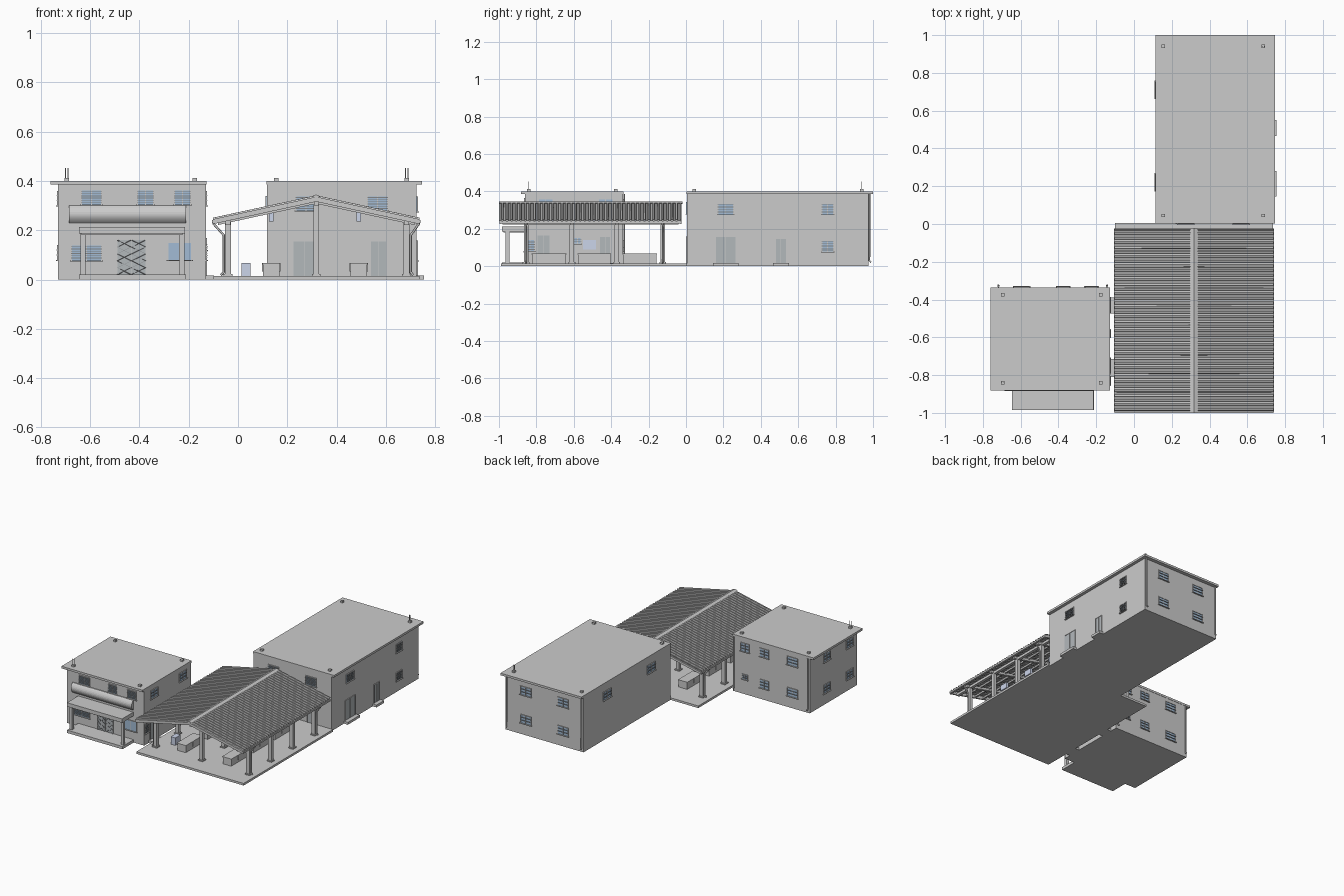
import bpy, bmesh
from mathutils import Vector

if "Cube" in bpy.data.objects:
    bpy.data.objects.remove(bpy.data.objects["Cube"])


def mat(name, rgb):
    m = bpy.data.materials.new(name)
    m.diffuse_color = (*rgb, 1)
    m.use_nodes = True
    m.node_tree.nodes["Principled BSDF"].inputs["Base Color"].default_value = m.diffuse_color
    return m


GLASS = mat("blue_glass", (0.36, 0.5, 0.66))
DARK = mat("dark_bars", (0.22, 0.23, 0.24))
DOOR = mat("door_grey", (0.45, 0.48, 0.5))
PALE = mat("pale_blue", (0.6, 0.66, 0.82))


def finish(name, bm, material=None):
    bmesh.ops.recalc_face_normals(bm, faces=bm.faces)
    me = bpy.data.meshes.new(name)
    bm.to_mesh(me)
    bm.free()
    ob = bpy.data.objects.new(name, me)
    bpy.context.collection.objects.link(ob)
    if material:
        me.materials.append(material)
    return ob


def boxes(name, items, material=None):
    """One object from boxes given as (x0, x1, y0, y1, z0, z1)."""
    bm = bmesh.new()
    for x0, x1, y0, y1, z0, z1 in items:
        vs = bmesh.ops.create_cube(bm, size=1)["verts"]
        for v in vs:
            v.co = Vector((x0 if v.co.x < 0 else x1, y0 if v.co.y < 0 else y1, z0 if v.co.z < 0 else z1))
    return finish(name, bm, material)


def prism(name, pts, axis, a, b, material=None):
    """Extrude a profile along x (points are y, z) or along y (points are x, z)."""
    bm = bmesh.new()
    f = bm.faces.new([bm.verts.new((a, p, q) if axis == "x" else (p, a, q)) for p, q in pts])
    new = bmesh.ops.extrude_face_region(bm, geom=[f])["geom"]
    move = Vector((b - a, 0, 0)) if axis == "x" else Vector((0, b - a, 0))
    bmesh.ops.translate(bm, vec=move, verts=[g for g in new if isinstance(g, bmesh.types.BMVert)])
    return finish(name, bm, material)


def tube(name, paths, r, material=None, res=1):
    cu = bpy.data.curves.new(name, "CURVE")
    cu.dimensions, cu.bevel_depth, cu.bevel_resolution, cu.use_fill_caps = "3D", r, res, True
    for path in paths:
        s = cu.splines.new("POLY")
        s.points.add(len(path) - 1)
        for p, co in zip(s.points, path):
            p.co = (*co, 1)
    ob = bpy.data.objects.new(name, cu)
    bpy.context.collection.objects.link(ob)
    if material:
        cu.materials.append(material)
    return ob


def on_wall(side, pos, items):
    """Turn (u0, u1, z0, z1, d0, d1) on a wall into world boxes; d is the distance outwards."""
    s = 1 if side in "RB" else -1
    out = []
    for u0, u1, z0, z1, d0, d1 in items:
        lo, hi = sorted((pos + s * d0, pos + s * d1))
        out.append((lo, hi, u0, u1, z0, z1) if side in "LR" else (u0, u1, lo, hi, z0, z1))
    return out


def window(name, side, pos, c, w, z0, z1, bars=6):
    a, b, t = c - w / 2, c + w / 2, 0.004
    boxes(name + "_glass", on_wall(side, pos, [(a, b, z0, z1, -0.01, 0.001)]), GLASS)
    frame = [(a, a + t, z0, z1, -0.01, 0.005), (b - t, b, z0, z1, -0.01, 0.005),
             (a, b, z1 - t, z1, -0.01, 0.005), (a - t, b + t, z0 - t, z0, -0.01, 0.009),
             (c - t / 2, c + t / 2, z0, z1, -0.01, 0.004)]
    boxes(name + "_frame", on_wall(side, pos, frame))
    step = (z1 - z0) / (bars + 1)
    grille = [(a, b, z0 + step * i - 0.0015, z0 + step * i + 0.0015, 0, 0.006) for i in range(1, bars + 1)]
    if grille:
        boxes(name + "_grille", on_wall(side, pos, grille), DARK)


def door(name, side, pos, a, b, z0, z1, step=None):
    boxes(name + "_leaf", on_wall(side, pos, [(a, b, z0, z1, -0.01, 0.002)]), DOOR)
    t, c = 0.004, (a + b) / 2
    fr = [(a - t, a, z0, z1 + t, -0.01, 0.005), (b, b + t, z0, z1 + t, -0.01, 0.005),
          (a, b, z1, z1 + t, -0.01, 0.005), (c - 0.001, c + 0.001, z0, z1, 0, 0.004)]
    boxes(name + "_frame", on_wall(side, pos, fr))
    if step:
        boxes(name + "_step", on_wall(side, pos, [(a - 0.015, b + 0.015, 0, 0.017, -0.01, step)]))


# --- building shells and flat roofs
SX0, SX1, SY0, SY1 = -0.73, -0.13, -0.86, -0.337
LX0, LX1, LY0, LY1 = 0.117, 0.725, 0.005, 0.975
boxes("shop_walls", [(SX0, SX1, SY0, SY1, 0, 0.386)])
boxes("shop_roof", [(-0.76, -0.127, -0.882, -0.335, 0.385, 0.4)])
boxes("hall_walls", [(LX0, LX1, LY0, LY1, 0, 0.386)])
boxes("hall_roof", [(0.115, 0.747, 0.003, 1.0, 0.385, 0.4)])
vents = [(x, y) for x in (-0.695, -0.175) for y in (-0.84, -0.375)]
vents += [(x, y) for x in (0.155, 0.685) for y in (0.045, 0.94)]
boxes("roof_vents", [(x - 0.009, x + 0.009, y - 0.009, y + 0.009, 0.4, 0.412) for x, y in vents])
tube("roof_poles", [[(x + d, y, 0.4), (x + d, y, 0.452)] for x, y in ((-0.695, -0.84), (0.685, 0.94))
                    for d in (-0.005, 0.005)], 0.002)
tube("corner_downpipes", [[(x, y - 0.0, 0.385), (x, y, 0.03), (x, y + 0.008, 0.02)]
     for x, y in ((SX0 + 0.012, SY1 + 0.006), (SX1 - 0.012, SY1 + 0.006),
                  (LX0 + 0.012, LY1 + 0.006), (LX1 - 0.012, LY1 + 0.006))], 0.005)

# --- shop windows
for i, (c, w) in enumerate(((-0.595, 0.085), (-0.375, 0.07), (-0.225, 0.07))):
    window(f"shop_front_upper_window_{i}", "F", SY0, c, w, 0.305, 0.365)
    window(f"shop_back_upper_window_{i}", "B", SY1, c, w, 0.3, 0.36, 2)
    low = 0.105 if i == 2 else 0.08
    window(f"shop_back_lower_window_{i}", "B", SY1, c, 0.045 if i == 2 else w, low, 0.14, 2)
window("shop_front_left_window", "F", SY0, -0.615, 0.125, 0.078, 0.142)
window("shop_front_right_window", "F", SY0, -0.237, 0.1, 0.08, 0.152, 0)
for i, c in enumerate((-0.78, -0.525)):
    for z in (0.08, 0.3):
        window(f"shop_left_window_{i}_{z}", "L", SX0, c, 0.075, z, z + 0.06, 2)
for i, c in enumerate((-0.75, -0.43)):
    window(f"shop_right_upper_window_{i}", "R", SX1, c, 0.08, 0.3, 0.36, 2)
window("shop_right_narrow_window", "R", SX1, -0.83, 0.045, 0.08, 0.143)
window("shop_right_small_window", "R", SX1, -0.58, 0.04, 0.12, 0.155, 2)
boxes("shop_right_panel", [(-0.14, -0.127, -0.55, -0.48, 0.09, 0.14)], PALE)
door("shop_right_door_a", "R", SX1, -0.795, -0.73, 0.017, 0.165, 0.032)
door("shop_right_door_b", "R", SX1, -0.46, -0.405, 0.017, 0.155, 0.032)

# --- shop entrance: lattice door, porch and blank curved signboard
door("shop_front_door", "F", SY0, -0.49, -0.375, 0.02, 0.16)
lattice = []
for x0, x1 in ((-0.49, -0.4335), (-0.4315, -0.375)):
    for a, b in ((x0, x1), (x1, x0)):
        lattice.append([(a if i % 2 else b, SY0 - 0.005, 0.02 + 0.14 * i / 5) for i in range(6)])
tube("door_lattice", lattice, 0.0015, DARK, 0)
boxes("porch_base", [(-0.645, -0.212, -0.985, SY0, 0, 0.02)])
boxes("porch_columns", [(x - 0.01, x + 0.01, -0.965, -0.945, 0.02, 0.187) for x in (-0.629, -0.228)])
boxes("porch_roof", [(-0.645, -0.215, -0.985, SY0, 0.186, 0.213), (-0.635, -0.225, -0.975, SY0, 0.18, 0.186)])
arc = [(SY0 - 0.006 - 0.018 * (1 - (k / 4) ** 2), 0.265 + 0.035 * k / 4) for k in range(-4, 5)]
prism("signboard", [(SY0 + 0.005, 0.23)] + arc + [(SY0 + 0.005, 0.3)], "x", -0.685, -0.212)

# --- hall windows and doors
for i, c in enumerate((0.275, 0.567)):
    window(f"hall_front_window_{i}", "F", LY0, c, 0.085, 0.28, 0.342)
    for z in (0.08, 0.28):
        window(f"hall_back_window_{i}_{z}", "B", LY1, c, 0.085, z, z + 0.06, 2)
for i, c in enumerate((0.22, 0.71)):
    window(f"hall_left_window_{i}", "L", LX0, c, 0.09, 0.28, 0.34, 2)
window("hall_right_window_a", "R", LX1, 0.212, 0.085, 0.277, 0.337)
for z in (0.078, 0.277):
    window(f"hall_right_window_b_{z}", "R", LX1, 0.757, 0.065, z, z + 0.06)
door("hall_right_double_door", "R", LX1, 0.16, 0.265, 0.017, 0.155, 0.03)
door("hall_right_door", "R", LX1, 0.48, 0.535, 0.017, 0.145, 0.03)
door("hall_front_double_door", "F", LY0, 0.225, 0.312, 0.015, 0.155)
door("hall_front_door", "F", LY0, 0.54, 0.6, 0.015, 0.155)

# --- open market canopy
EL, ER, MID, EZ, RZ = -0.102, 0.737, 0.3175, 0.243, 0.334
boxes("canopy_floor", [(-0.1, 0.737, -0.99, 0.006, 0, 0.015)])

# ribbed roof sheet, folded at the ridge
bm, prev, n = bmesh.new(), None, 40
for i in range(n):
    for f, h in ((0, 0), (0.5, 0), (0.62, 0.006), (0.88, 0.006)):
        y = -1 + 0.98 * (i + f) / n
        row = [bm.verts.new((x, y, z + h)) for x, z in ((EL, EZ), (MID, RZ), (ER, EZ))]
        if prev:
            for k in (0, 1):
                bm.faces.new((prev[k], prev[k + 1], row[k + 1], row[k]))
        prev = row
sheet = finish("canopy_roof_sheet", bm)
mod = sheet.modifiers.new("thickness", "SOLIDIFY")
mod.thickness, mod.offset = 0.004, 0


def chevron(top, thick, inset=0.0):
    s = (RZ - EZ) / (MID - EL)
    a, b, z = EL + inset, ER - inset, EZ + inset * s - top
    return [(a, z), (MID, RZ - top), (b, z), (b, z - thick), (MID, RZ - top - thick), (a, z - thick)]


prism("ridge_cap", [(MID - 0.02, 0.337), (MID, 0.345), (MID + 0.02, 0.337), (MID, 0.333)], "y", -1, -0.02)
rows = (-0.855, -0.61, -0.37, -0.125)
for i, y in enumerate(rows):
    prism(f"rafter_{i}", chevron(0.008, 0.018, 0.02), "y", y - 0.009, y + 0.009)
for i, y in enumerate((-0.997, -0.033)):
    prism(f"barge_board_{i}", chevron(0.002, 0.016), "y", y, y + 0.01)
purlins = []
for k in range(1, 6):
    for s in (-1, 1):
        t = k / 6
        x, z = MID + s * (MID - EL) * t, RZ + (EZ - RZ) * t
        purlins.append((x - 0.005, x + 0.005, -0.99, -0.03, z - 0.014, z - 0.003))
boxes("purlins", purlins)
side_x = (-0.04, 0.683)
boxes("canopy_posts", [(x - 0.012, x + 0.012, y - 0.012, y + 0.012, 0.015, 0.24) for x in side_x for y in rows]
      + [(MID - 0.012, MID + 0.012, y - 0.012, y + 0.012, 0.015, 0.32) for y in rows])
boxes("post_feet", [(x - 0.018, x + 0.018, y - 0.018, y + 0.018, 0.015, 0.022)
                    for x in (*side_x, MID) for y in rows])
boxes("eave_beams", [(x - 0.01, x + 0.01, -0.98, -0.04, 0.222, 0.24) for x in side_x]
      + [(MID - 0.01, MID + 0.01, -0.98, -0.04, 0.3, 0.318)])
boxes("eave_gutters", [(x - 0.007, x + 0.007, -0.995, -0.025, 0.229, 0.241) for x in (EL + 0.003, ER - 0.003)])
tube("canopy_downpipes", [[(e, y, 0.232), (e, y, 0.225), (p, y, 0.18), (p, y, 0.03), (p + (e - p) * 0.3, y, 0.018)]
     for e, p in ((EL + 0.004, -0.058), (ER - 0.004, 0.701)) for y in (rows[0], rows[3])], 0.005)

# --- market stalls, each with a small side panel, plus cabinet and lamps
for i, (y0, y1) in enumerate(((-0.825, -0.64), (-0.58, -0.4), (-0.34, -0.155))):
    c = (y0 + y1) / 2
    for j, x in enumerate((0.135, 0.49)):
        boxes(f"stall_{i}_{j}", [(x - 0.033, x + 0.033, y0 + 0.003, y1 - 0.003, 0.015, 0.062),
                                 (x - 0.036, x + 0.036, y0, y1, 0.062, 0.067),
                                 (x - 0.037, x + 0.037, c - 0.016, c + 0.016, 0.032, 0.067)])
        boxes(f"hanging_lamp_{i}_{j}", [(x - 0.009, x + 0.009, c - 0.03, c + 0.03, 0.235, 0.275)], PALE)
        boxes(f"lamp_rod_{i}_{j}", [(x - 0.002, x + 0.002, c - 0.002, c + 0.002, 0.27, 0.3)])
boxes("cabinet", [(0.015, 0.05, -0.77, -0.71, 0.015, 0.068)], PALE)
